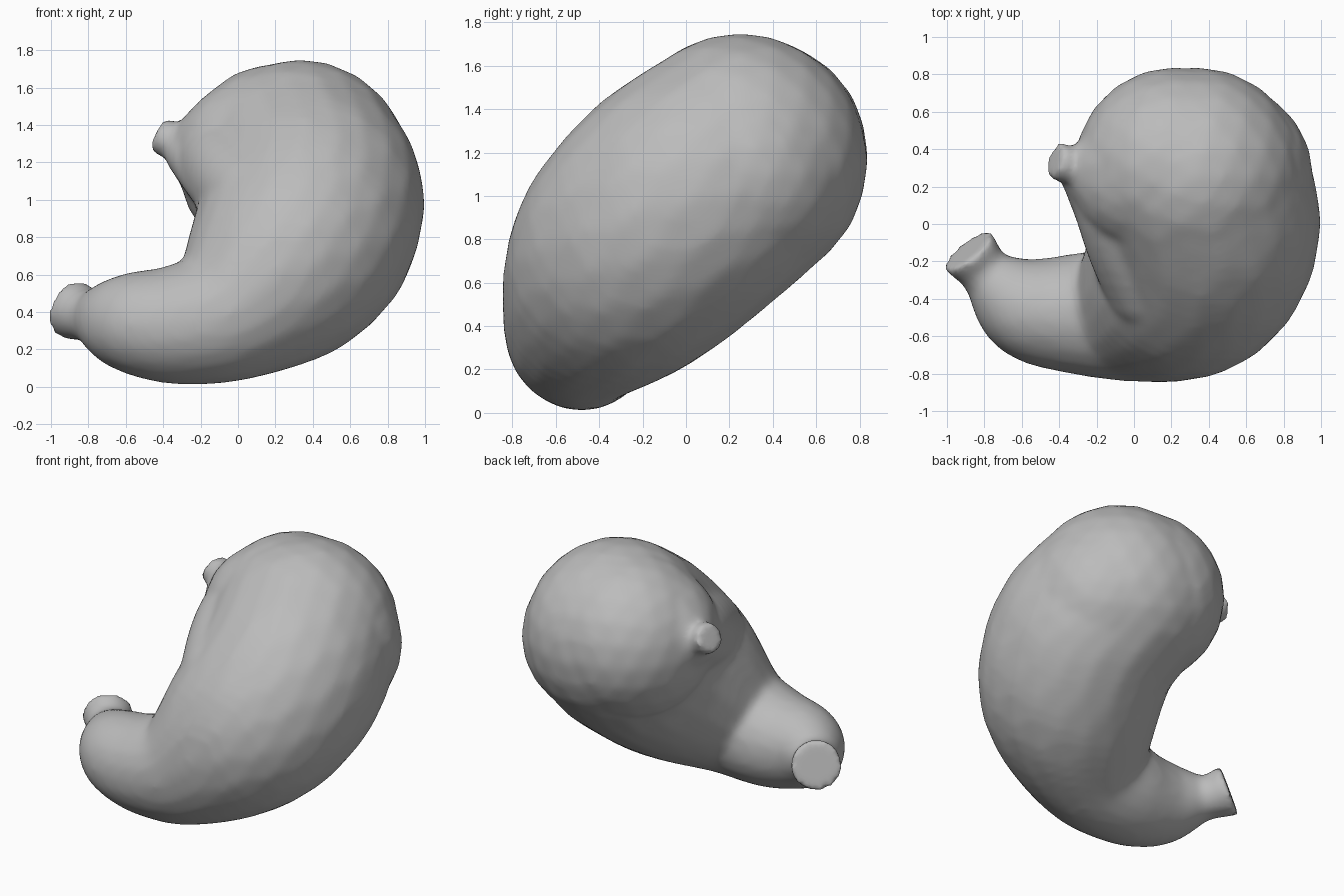
import bpy, bmesh
from mathutils import Vector, Matrix

cube = bpy.data.objects.get("Cube")
if cube:
    bpy.data.objects.remove(cube)

tissue = bpy.data.materials.new("soft_grey")
tissue.use_nodes = True
grey = (0.5, 0.5, 0.5, 1)
tissue.diffuse_color = grey
tissue.node_tree.nodes["Principled BSDF"].inputs["Base Color"].default_value = grey

# One unit ball, stamped repeatedly
stamp = bpy.data.meshes.new("ball_stamp")
ball_bm = bmesh.new()
bmesh.ops.create_icosphere(ball_bm, subdivisions=3, radius=1)
ball_bm.to_mesh(stamp)
ball_bm.free()

bm = bmesh.new()


def ball(x, y, z, r):
    place = Matrix.Translation((x, y, z)) @ Matrix.Scale(r, 4)
    stamp.transform(place)
    bm.from_mesh(stamp)
    stamp.transform(place.inverted())


def swell(path, steps):
    """Fill a smooth path of (x, y, z, radius) points with overlapping balls."""
    pts = [Vector(p) for p in path]
    pts = [2 * pts[0] - pts[1]] + pts + [2 * pts[-1] - pts[-2]]
    for a, b, c, d in zip(pts, pts[1:], pts[2:], pts[3:]):
        for i in range(steps):
            t = i / steps
            ball(*(b + (c - a) * t / 2 + (2 * a - 5 * b + 4 * c - d) * t * t / 2
                   + (3 * b - a - 3 * c + d) * t ** 3 / 2))
    ball(*pts[-2])


def tube(start, end, r1, r2):
    """Flat-ended tube from start to end."""
    start, end = Vector(start), Vector(end)
    axis = end - start
    turn = axis.to_track_quat('Z', 'Y').to_matrix().to_4x4()
    bmesh.ops.create_cone(bm, cap_ends=True, segments=32, radius1=r1, radius2=r2,
                          depth=axis.length,
                          matrix=Matrix.Translation((start + end) / 2) @ turn)


# Outlet neck and flared rim
tube((-0.74, -0.33, 0.36), (-0.83, -0.21, 0.39), 0.15, 0.135)
tube((-0.81, -0.24, 0.375), (-0.89, -0.14, 0.415), 0.135, 0.165)
# Short inlet pipe
tube((-0.26, 0.29, 1.27), (-0.425, 0.34, 1.35), 0.105, 0.1)
# Main sac, sweeping down and round to the narrow outlet
swell([(0.33, 0.25, 1.16, 0.59), (0.39, -0.01, 0.96, 0.61), (0.29, -0.26, 0.71, 0.565),
       (0.0, -0.46, 0.42, 0.385), (-0.3, -0.48, 0.335, 0.325), (-0.54, -0.46, 0.34, 0.275),
       (-0.68, -0.37, 0.36, 0.2), (-0.76, -0.28, 0.38, 0.13)], 6)
# Broad dome across the top of the sac
swell([(0.22, 0.3, 1.19, 0.54), (0.45, 0.25, 1.1, 0.51)], 4)
# Inlet shoulder
swell([(0.08, 0.25, 1.23, 0.42), (-0.08, 0.27, 1.26, 0.28), (-0.2, 0.28, 1.25, 0.18),
       (-0.28, 0.3, 1.28, 0.11)], 4)
# Full inner wall below the inlet, with its crest
swell([(-0.1, 0.24, 1.22, 0.25), (-0.04, 0.06, 1.17, 0.27), (0.02, -0.12, 1.1, 0.27),
       (0.12, -0.3, 1.0, 0.29)], 3)
swell([(-0.26, 0.24, 1.24, 0.13), (-0.16, 0.04, 1.13, 0.15), (-0.04, -0.12, 1.07, 0.21)], 3)

mesh = bpy.data.meshes.new("stomach_body")
bm.to_mesh(mesh)
bm.free()
bpy.data.meshes.remove(stamp)
mesh.materials.append(tissue)
body = bpy.data.objects.new("stomach_body", mesh)
bpy.context.collection.objects.link(body)

# Fuse everything into one soft skin
fuse = body.modifiers.new("fuse", 'REMESH')
fuse.mode = 'VOXEL'
fuse.voxel_size = 0.024
fuse.use_smooth_shade = True
soften = body.modifiers.new("soften", 'SMOOTH')
soften.factor = 0.5
soften.iterations = 9
